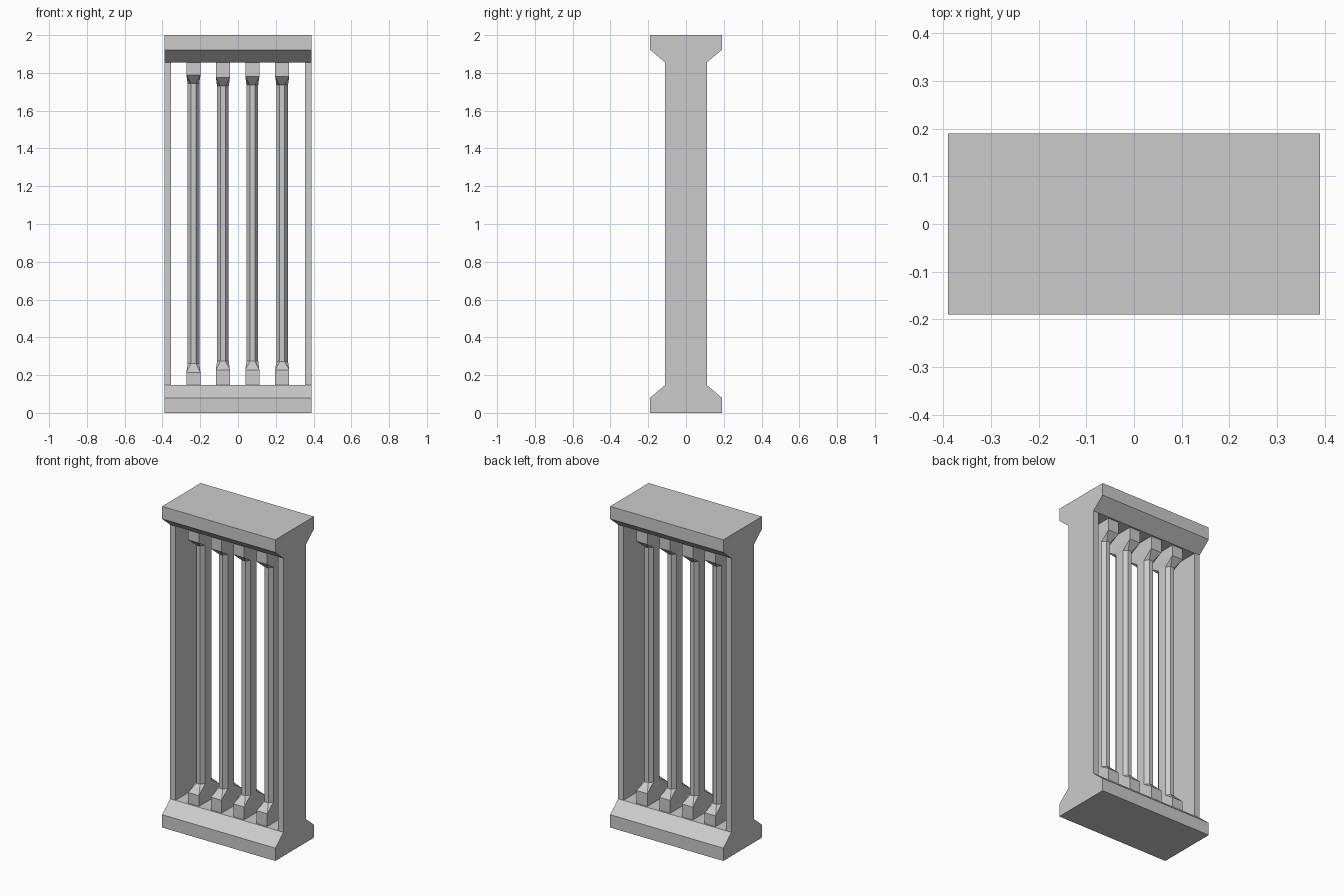
import bpy, bmesh

if "Cube" in bpy.data.objects:
    bpy.data.objects.remove(bpy.data.objects["Cube"])


def loft(name, rings):
    """Skin a stack of equal-length point rings and cap both ends."""
    bm = bmesh.new()
    loops = [[bm.verts.new(p) for p in ring] for ring in rings]
    n = len(loops[0])
    for a, b in zip(loops, loops[1:]):
        for i in range(n):
            j = (i + 1) % n
            bm.faces.new((a[i], a[j], b[j], b[i]))
    bm.faces.new(loops[0][::-1])
    bm.faces.new(loops[-1])
    bmesh.ops.remove_doubles(bm, verts=bm.verts[:], dist=0.0005)
    bmesh.ops.recalc_face_normals(bm, faces=bm.faces[:])
    me = bpy.data.meshes.new(name)
    bm.to_mesh(me)
    bm.free()
    ob = bpy.data.objects.new(name, me)
    bpy.context.collection.objects.link(ob)
    return ob


def rect(hx, hy, z, cx=0):
    return [(cx + sx * hx, sy * hy, z)
            for sx, sy in ((-1, -1), (1, -1), (1, 1), (-1, 1))]


def block_ring(cx, z):
    # Square plinth outline, corners doubled to match the eight-sided shaft
    return [p for p in rect(0.037, 0.10, z, cx) for _ in range(2)]


def shaft_ring(cx, z):
    pts = [(-0.031, -0.03), (-0.013, -0.055), (0.013, -0.055), (0.031, -0.03),
           (0.031, 0.03), (0.013, 0.055), (-0.013, 0.055), (-0.031, 0.03)]
    return [(cx + x, y, z) for x, y in pts]


# Base and top rails with sloped shoulders
W, D, T = 0.39, 0.19, 0.11
loft("base_rail", [rect(W, D, 0), rect(W, D, 0.08), rect(W, T, 0.148)])
loft("top_rail", [rect(W, T, 1.855), rect(W, D, 1.922), rect(W, D, 2.0)])

# Side walls
for side, s in (("left", -1), ("right", 1)):
    loft(f"{side}_wall", [rect(0.018, T, z, s * 0.372) for z in (0.148, 1.855)])

# Bars: square plinth, flared neck, eight-sided shaft, flared neck, capital
bars = [(-0.236, 0.215, 0.262, 1.745, 1.788),
        (-0.080, 0.228, 0.274, 1.730, 1.775),
        (0.076, 0.228, 0.274, 1.735, 1.780),
        (0.234, 0.228, 0.272, 1.735, 1.780)]
for i, (x, z1, z2, z3, z4) in enumerate(bars):
    loft(f"bar_{i + 1}", [block_ring(x, 0.148), block_ring(x, z1),
                          shaft_ring(x, z2), shaft_ring(x, z3),
                          block_ring(x, z4), block_ring(x, 1.855)])
